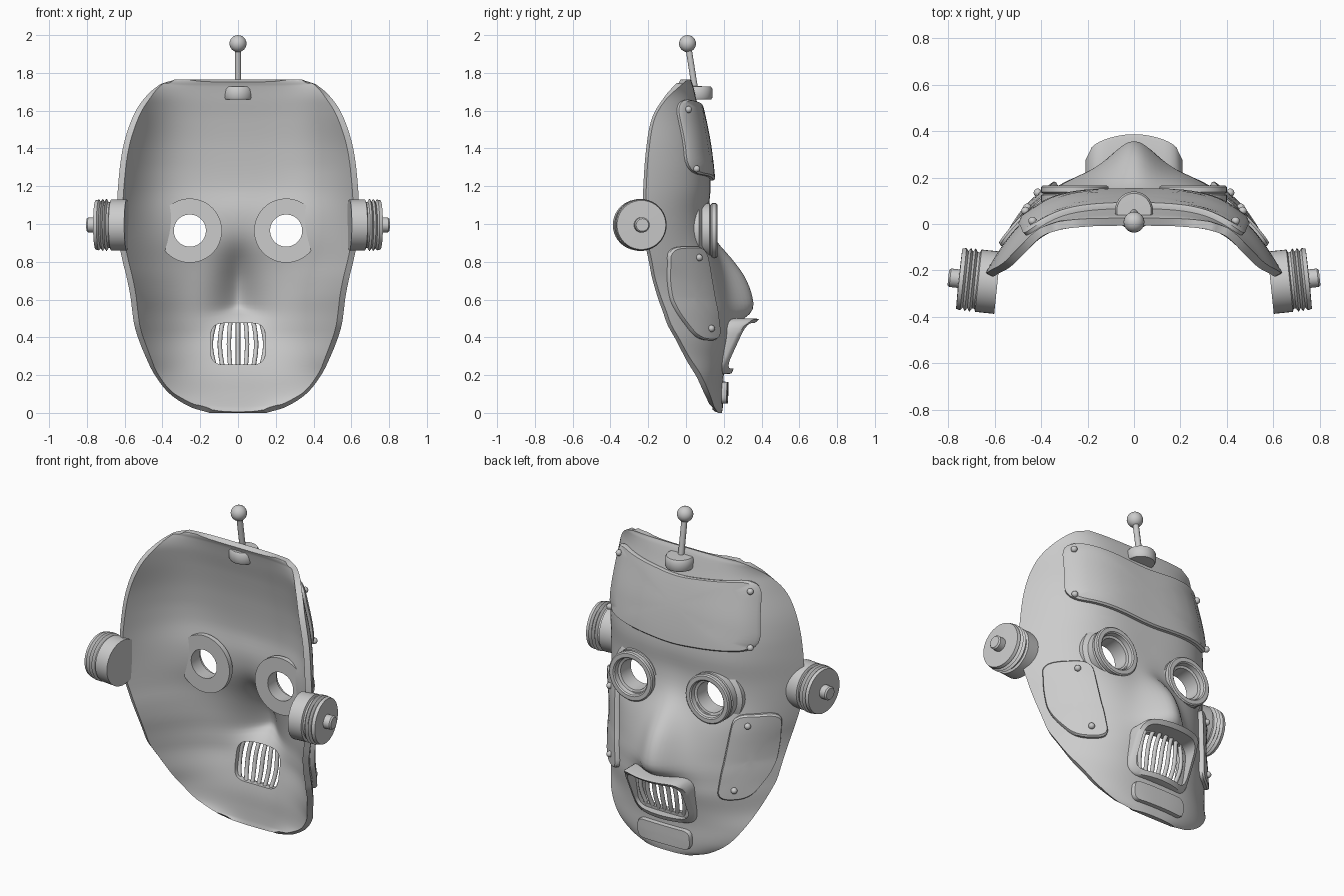
import bpy, bmesh, math
from mathutils import Vector

if "Cube" in bpy.data.objects:
    bpy.data.objects.remove(bpy.data.objects["Cube"])

# Face stations: z, half width, rim y, centre y, nose height
ROWS = [(0.00, .15, .17, .19, 0), (0.03, .25, .15, .195, 0), (0.10, .36, .125, .198, 0),
        (0.20, .44, .08, .20, 0), (0.30, .49, .015, .215, 0), (0.40, .53, -.04, .235, 0),
        (0.47, .55, -.08, .235, .04), (0.54, .56, -.105, .235, .115), (0.62, .57, -.135, .225, .125),
        (0.72, .59, -.165, .203, .108), (0.80, .61, -.18, .18, .075), (0.93, .635, -.205, .135, .015),
        (1.05, .64, -.21, .12, 0), (1.20, .635, -.21, .13, 0), (1.40, .61, -.195, .11, 0),
        (1.56, .56, -.165, .08, 0), (1.66, .50, -.105, .055, 0), (1.74, .41, -.02, .035, 0),
        (1.765, .33, .01, .025, 0)]


def station(z):
    z = min(max(z, ROWS[0][0]), ROWS[-1][0])
    i = max(k for k in range(len(ROWS) - 1) if ROWS[k][0] <= z)
    a, b = ROWS[i], ROWS[i + 1]
    p, q = ROWS[max(i - 1, 0)], ROWS[min(i + 2, len(ROWS) - 1)]
    h = b[0] - a[0]
    t = (z - a[0]) / h
    out = []
    for k in range(1, 5):
        ma = (b[k] - p[k]) / (b[0] - p[0]) * h
        mb = (q[k] - a[k]) / (q[0] - a[0]) * h
        out.append((2*t**3 - 3*t*t + 1)*a[k] + (t**3 - 2*t*t + t)*ma
                   + (3*t*t - 2*t**3)*b[k] + (t**3 - t*t)*mb)
    return out


def face_y(x, z):
    w, rim, mid, nose = station(z)
    u = min(abs(x) / w, 1)
    power = 2.8 + 1.1 * min(max((z - .6) / .7, 0), 1)
    nw = .09 + .05 * min(max((.85 - z) / .4, 0), 1)
    return mid + (rim - mid) * u**power + nose * math.exp(-(x / nw)**2)


def on_face(x, z, off):
    d = .01
    n = Vector((face_y(x - d, z) - face_y(x + d, z), 2*d, face_y(x, z - d) - face_y(x, z + d)))
    return Vector((x, face_y(x, z), z)) + n.normalized() * off


def finish(ob, angle=35):
    ob.data.shade_smooth()
    ob.data.set_sharp_from_angle(angle=math.radians(angle))
    return ob


def mesh(name, verts, faces):
    me = bpy.data.meshes.new(name)
    me.from_pydata(verts, [], faces)
    bm = bmesh.new()
    bm.from_mesh(me)
    bmesh.ops.remove_doubles(bm, verts=bm.verts, dist=1e-5)
    bmesh.ops.recalc_face_normals(bm, faces=bm.faces)
    bm.to_mesh(me)
    bm.free()
    ob = bpy.data.objects.new(name, me)
    bpy.context.collection.objects.link(ob)
    return finish(ob)


def loft(name, loops, ring=False, caps=False):
    n, m = len(loops[0]), len(loops)
    faces = [(i*n + j, i*n + (j+1) % n, (i+1) % m*n + (j+1) % n, (i+1) % m*n + j)
             for i in range(m if ring else m - 1) for j in range(n)]
    if caps:
        faces += [tuple(range(n)), tuple(range((m-1)*n, m*n))]
    return mesh(name, [v for l in loops for v in l], faces)


def lathe(name, profile, loc, axis, ring=False, n=40):
    q = Vector(axis).to_track_quat('Z', 'Y')
    loops = [[Vector(loc) + q @ Vector((r*math.cos(2*math.pi*j/n), r*math.sin(2*math.pi*j/n), h))
              for j in range(n)] for r, h in profile]
    return loft(name, loops, ring)


def rounded(corners, r):
    pts, c = [], [Vector(p) for p in corners]
    for i, p in enumerate(c):
        prev, nxt = c[i - 1], c[(i + 1) % len(c)]
        a = p + (prev - p).normalized() * r
        b = p + (nxt - p).normalized() * r
        e = nxt + (p - nxt).normalized() * r
        pts += [a*(1-t)**2 + p*2*t*(1-t) + b*t*t for t in [k/6 for k in range(6)]]
        pts += [b.lerp(e, k/12) for k in range(12)]
    return pts


def box(hw, z0, z1):
    return [(-hw, z0), (hw, z0), (hw, z1), (-hw, z1)]


def ball(name, r, loc):
    bpy.ops.mesh.primitive_uv_sphere_add(segments=24, ring_count=12, radius=r, location=loc)
    bpy.context.object.name = name
    finish(bpy.context.object)


def plate(name, corners, r, bolts=()):
    pts = rounded(corners, r)
    mid = sum(pts, Vector((0, 0))) / len(pts)
    steps = [(1, -.01), (1, .016), (.965, .026)] + [(k, .026) for k in (.8, .6, .4, .2, 0)]
    loft(name, [[on_face(*mid.lerp(p, k), off) for p in pts] for k, off in steps])
    for i, (x, z) in enumerate(bolts):
        ball(f"{name}_bolt_{i}", .018, on_face(x, z, .03))


# Face shell with eye and mouth openings
NX, NZ = 64, 90
verts, faces = [], []
for i in range(NZ + 1):
    z = 1.765 * (.5 - .5 * math.cos(math.pi * i / NZ))
    w = station(z)[0]
    for j in range(NX + 1):
        t = 2*j/NX - 1
        x = w * .5 * (math.sin(math.pi/2*t) + t)
        verts.append((x, face_y(x, z), z))
for i in range(NZ):
    for j in range(NX):
        a = i*(NX + 1) + j
        faces.append((a, a + NX + 1, a + NX + 2, a + 1))
shell = mesh("mask_shell", verts, faces)
if shell.data.polygons[NX * NZ // 2].normal.y < 0:
    shell.data.flip_normals()
solid = shell.modifiers.new("thickness", 'SOLIDIFY')
solid.thickness, solid.offset = .035, -1
mouth = rounded(box(.145, .255, .475), .07)
cutters = [loft("mouth_cutter", [[(p.x, y, p.y) for p in mouth] for y in (-.3, .6)], caps=True)]
for s in (-1, 1):
    cutters.append(lathe("eye_cutter", [(0, -.4), (.1, -.4), (.1, .4), (0, .4)],
                         (s*.255, 0, .965), (0, 1, 0)))
for c in cutters:
    c.hide_render = True
    b = shell.modifiers.new("opening", 'BOOLEAN')
    b.operation, b.object, b.solver = 'DIFFERENCE', c, 'EXACT'
bpy.context.view_layer.update()
cut = bpy.data.meshes.new_from_object(shell.evaluated_get(bpy.context.evaluated_depsgraph_get()))
shell.modifiers.clear()
shell.data = cut
for v in cut.vertices:  # keep the crown and chin edges level
    v.co.z = min(max(v.co.z, 0), 1.765)
finish(shell)
for c in cutters:
    bpy.data.objects.remove(c)

for s, side in ((-1, "left"), (1, "right")):
    # Goggle ring
    lathe(f"goggle_{side}", [(.085, .04), (.17, .04), (.17, .07), (.145, .085), (.145, .125),
                             (.135, .13), (.145, .137), (.145, .16), (.138, .166), (.115, .166),
                             (.108, .16), (.104, .135), (.09, .13)],
          (s*.255, 0, .965), (0, 1, 0), ring=True, n=48)
    # Ear drum with ridges and knob, tilted slightly
    lathe(f"ear_{side}", [(0, .592), (.135, .592), (.135, .675), (.122, .68), (.122, .69),
                          (.138, .70), (.122, .71), (.138, .72), (.122, .73), (.135, .74),
                          (.13, .758), (.04, .76), (.04, .797), (.033, .805), (0, .805)],
          (0, -.315, .995), (s, .105, 0))
    # Cheek plate
    plate(f"cheek_plate_{side}", [(s*.38, .88), (s*.57, .88), (s*.535, .54), (s*.46, .385), (s*.32, .385)],
          .06, [(s*.44, .82), (s*.395, .445)])

# Forehead and chin plates
plate("forehead_plate", [(-.495, 1.27), (0, 1.225), (.495, 1.27), (.46, 1.665), (0, 1.61), (-.46, 1.665)],
      .09, [(x*s, z) for s in (-1, 1) for x, z in ((.45, 1.29), (.42, 1.60))])
plate("chin_plate", box(.175, .05, .165), .045)


# Mouth frame
def lip_y(x, z):
    return .235 + .46*(z - .2) - 1.3*x*x + .01 * (z > .48)


outer = rounded(box(.21, .205, .50), .08)
inner = rounded(box(.18, .235, .475), .065)
lip = [[(p.x, face_y(p.x, p.y) - .02, p.y) for p in outer],
       [(p.x, lip_y(p.x, p.y) - .012, p.y) for p in outer],
       [(p.x*.96, lip_y(p.x, p.y) + .004, .352 + (p.y - .352)*.97) for p in outer],
       [(p.x, lip_y(p.x, p.y) + .002, p.y) for p in inner],
       [(p.x, face_y(p.x, p.y) - .02, p.y) for p in inner]]
loft("mouth_frame", lip, ring=True)


def tube(name, pts, r):
    cu = bpy.data.curves.new(name, 'CURVE')
    cu.dimensions, cu.bevel_depth, cu.bevel_resolution, cu.use_fill_caps = '3D', r, 3, True
    sp = cu.splines.new('POLY')
    sp.points.add(len(pts) - 1)
    for p, co in zip(sp.points, pts):
        p.co = (*co, 1)
    bpy.context.collection.objects.link(bpy.data.objects.new(name, cu))


# Grille bars
for k in range(-3, 4):
    pts = []
    for i in range(11):
        t = i / 10
        bow, z = math.sin(math.pi*t), .245 + .235*t
        x = k * .048 * (.85 + .15*bow)
        pts.append((x, face_y(x, z) - .01 + .015*bow, z))
    tube(f"grille_bar_{k + 3}", pts, .012)

# Antenna
lathe("antenna_base", [(0, 1.66), (.076, 1.66), (.082, 1.67), (.082, 1.715), (.074, 1.728), (0, 1.73)],
      (0, .058, 0), (0, 0, 1))
tube("antenna_rod", [(0, .05, 1.70), (0, .012, 1.94)], .017)
ball("antenna_ball", .045, (0, .008, 1.955))
